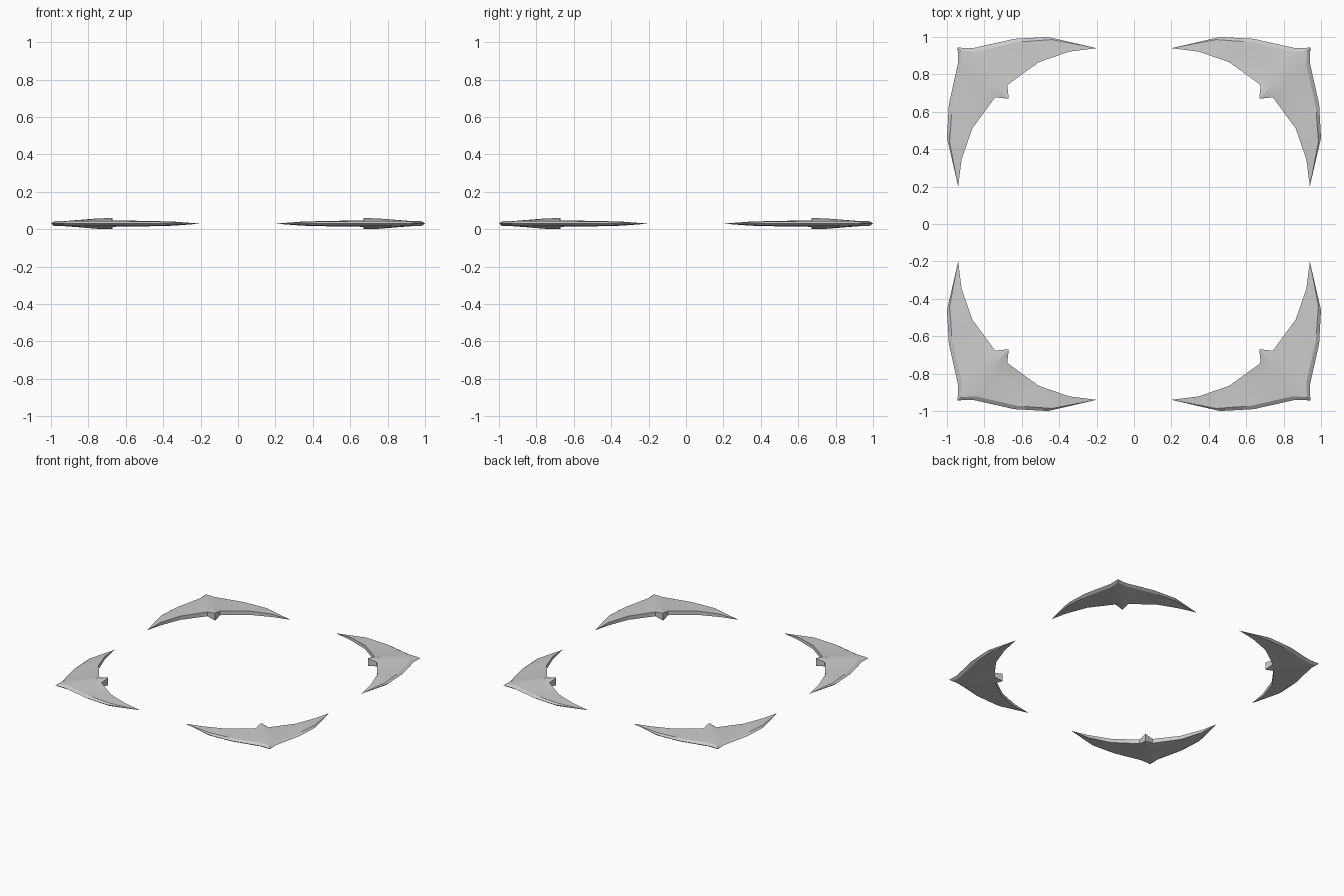
import bpy, bmesh, math
from mathutils import Vector

if "Cube" in bpy.data.objects:
    bpy.data.objects.remove(bpy.data.objects["Cube"])

MID = 0.03
RIM = 0.025
# Arm stations from the diagonal outward: inner point, outer point, inner / outer half thickness
STATIONS = [
    ((0.670, 0.670), (0.943, 0.943), 0.030, 0.012),
    ((0.677, 0.743), (0.862, 0.940), 0.017, 0.014),
    ((0.510, 0.865), (0.640, 0.990), 0.015, 0.013),
    ((0.345, 0.922), (0.460, 1.000), 0.011, 0.011),
]
TIP = (0.20, 0.94)


def section(inner, outer, hi, ho, first):
    """Closed cross-section: upright inner wall, thin bevelled outer rim."""
    a, b = Vector(inner), Vector(outer)
    rim = b + (a - b).normalized() * RIM
    mid = a.lerp(rim, 0.3)
    hm = hi * 0.93 if first else (hi + ho) / 2
    ring = [(a, hi), (mid, hm), (rim, ho), (b, 0), (rim, -ho), (mid, -hm), (a, -hi)]
    return [(p.x, p.y, MID + h) for p, h in ring]


def build_blade(name, angle):
    bm = bmesh.new()
    half = [section(*s, i == 0) for i, s in enumerate(STATIONS)]
    swapped = [[(y, x, z) for x, y, z in r] for r in half[:0:-1]]
    rings = [[bm.verts.new(p) for p in r] for r in swapped + half]
    n = len(rings[0])
    for r, s in zip(rings, rings[1:]):
        for i in range(n):
            j = (i + 1) % n
            bm.faces.new((r[i], r[j], s[j], s[i]))
    # Pointed tips
    for r, p in ((rings[0], TIP[::-1]), (rings[-1], TIP)):
        t = bm.verts.new((*p, MID))
        for i in range(n):
            bm.faces.new((r[i], r[(i + 1) % n], t))
    bmesh.ops.recalc_face_normals(bm, faces=bm.faces)
    mesh = bpy.data.meshes.new(name)
    bm.to_mesh(mesh)
    bm.free()
    ob = bpy.data.objects.new(name, mesh)
    ob.rotation_euler.z = angle
    bpy.context.collection.objects.link(ob)
    bpy.ops.object.select_all(action='DESELECT')
    ob.select_set(True)
    bpy.context.view_layer.objects.active = ob
    bpy.ops.object.shade_smooth_by_angle(angle=math.radians(25))


# Four corner blades around the centre
for k, label in enumerate(("back_right", "back_left", "front_left", "front_right")):
    build_blade("blade_" + label, k * math.pi / 2)
